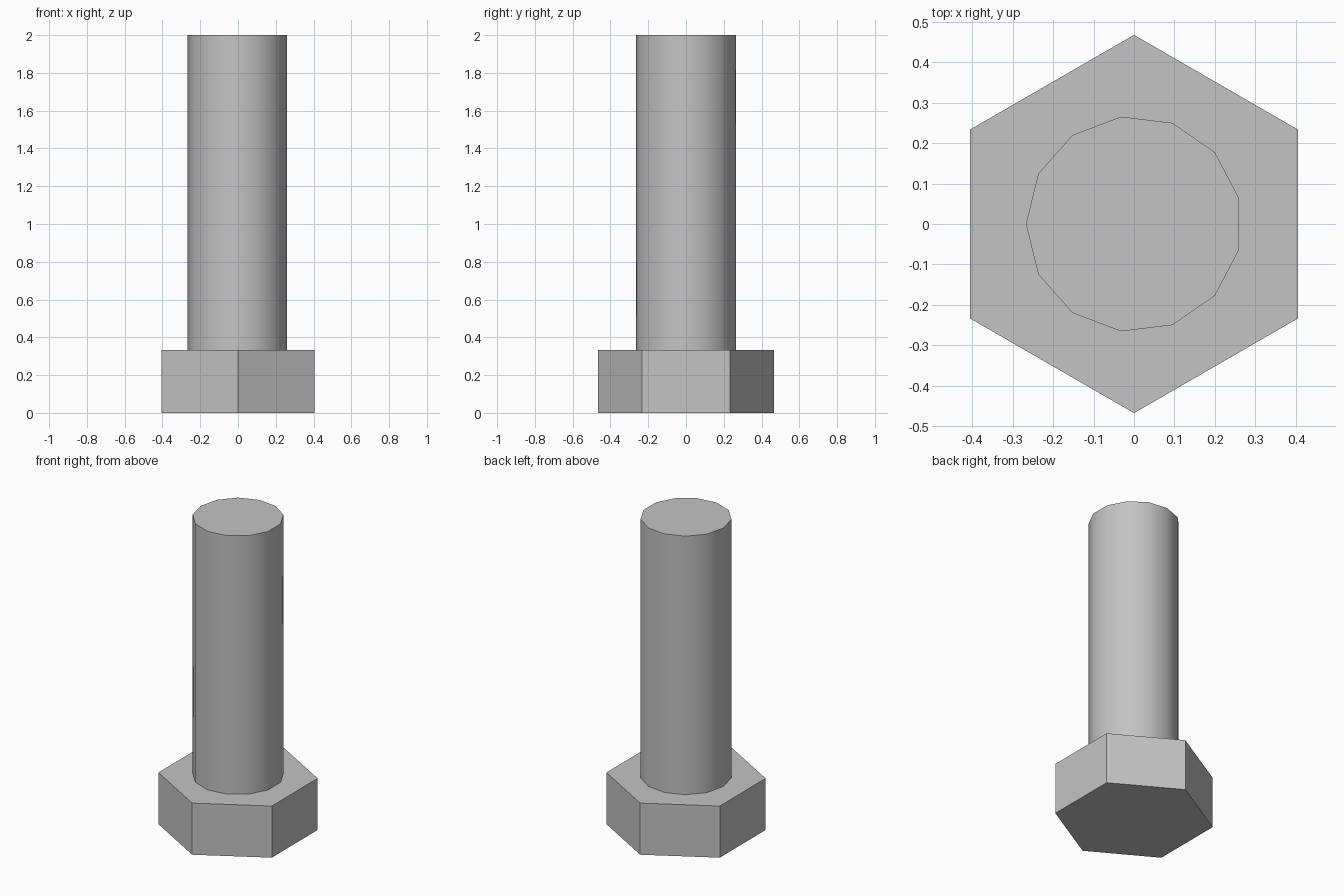
import bpy
import bmesh
from math import cos, sin, pi, radians

cube = bpy.data.objects.get("Cube")
if cube:
    bpy.data.objects.remove(cube, do_unlink=True)

# Plain grey metal
steel = bpy.data.materials.new("steel_grey")
steel.use_nodes = True
grey = (0.55, 0.55, 0.55, 1)
steel.diffuse_color = grey
steel.node_tree.nodes["Principled BSDF"].inputs["Base Color"].default_value = grey


def prism(name, sides, radius, start, bottom, top):
    """Upright prism whose first corner lies at the angle start."""
    bm = bmesh.new()
    angles = [start + 2 * pi * i / sides for i in range(sides)]
    base = bm.faces.new([bm.verts.new((radius * cos(a), radius * sin(a), bottom))
                         for a in angles])
    result = bmesh.ops.extrude_face_region(bm, geom=[base], use_keep_orig=True)
    raised = [v for v in result["geom"] if isinstance(v, bmesh.types.BMVert)]
    bmesh.ops.translate(bm, verts=raised, vec=(0, 0, top - bottom))
    bmesh.ops.recalc_face_normals(bm, faces=bm.faces)
    mesh = bpy.data.meshes.new(name)
    bm.to_mesh(mesh)
    bm.free()
    mesh.materials.append(steel)
    obj = bpy.data.objects.new(name, mesh)
    bpy.context.collection.objects.link(obj)
    return obj


# Hexagonal head with flat sides
prism("bolt_head", 6, 0.467, pi / 2, 0, 0.333)

# Round shank, smooth around the sides with a sharp end
shank = prism("bolt_shank", 13, 0.267, pi, 0.333, 2)
bpy.ops.object.select_all(action="DESELECT")
shank.select_set(True)
bpy.context.view_layer.objects.active = shank
bpy.ops.object.shade_smooth_by_angle(angle=radians(40))
